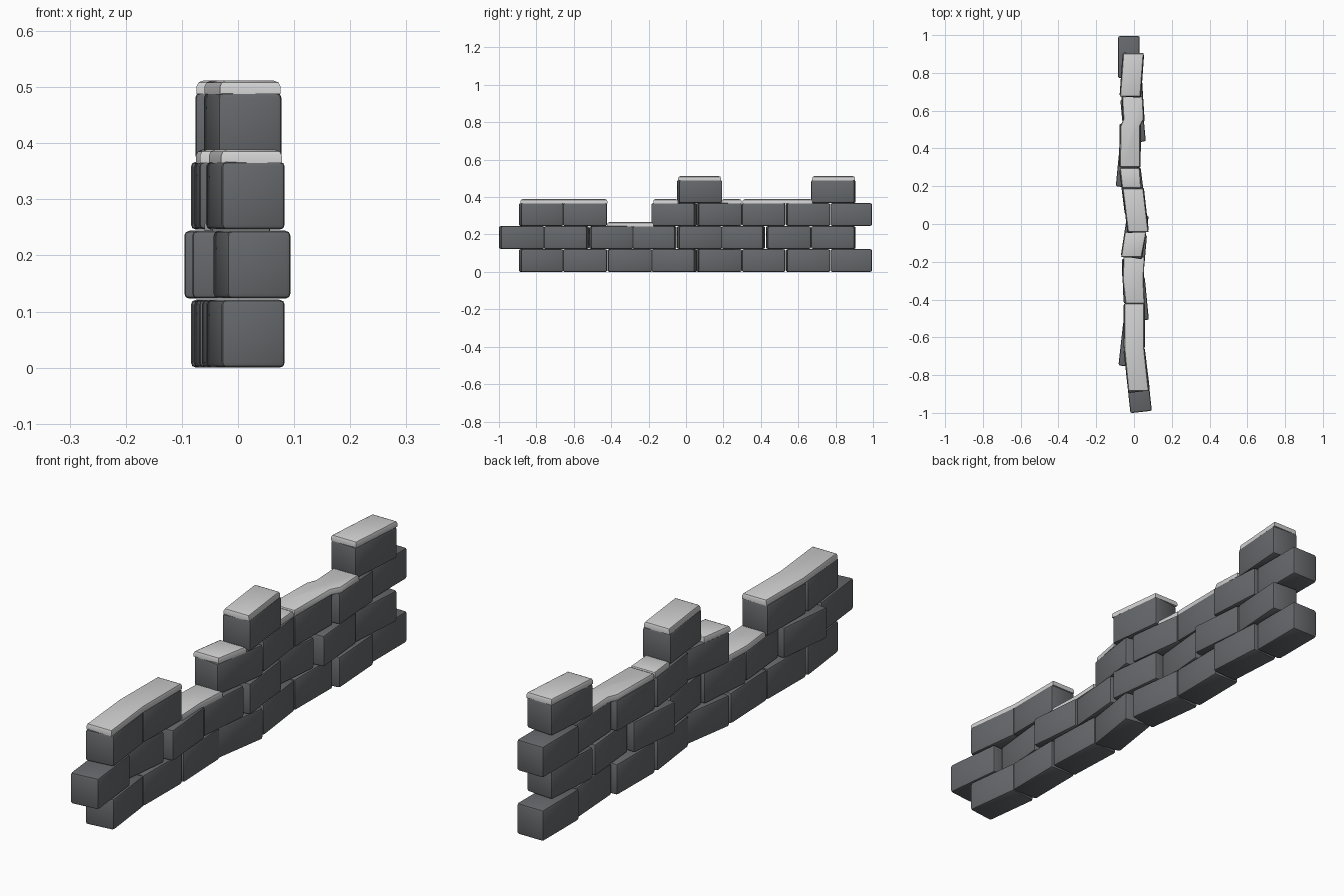
import bpy, bmesh, math
from mathutils import Matrix, Vector

if "Cube" in bpy.data.objects:
    bpy.data.objects.remove(bpy.data.objects["Cube"])


def material(name, rgb):
    m = bpy.data.materials.new(name)
    m.diffuse_color = (*rgb, 1)
    m.use_nodes = True
    m.node_tree.nodes["Principled BSDF"].inputs["Base Color"].default_value = m.diffuse_color
    return m


STONE = material("dark grey stone", (0.132, 0.14, 0.149))
SNOW = material("snow white", (0.64, 0.64, 0.64))
PITCH, HEIGHT, WIDTH = 0.123, 0.121, 0.114


def finish(name, bm, mat):
    bmesh.ops.recalc_face_normals(bm, faces=bm.faces[:])
    me = bpy.data.meshes.new(name)
    bm.to_mesh(me)
    bm.free()
    me.materials.append(mat)
    ob = bpy.data.objects.new(name, me)
    bpy.context.collection.objects.link(ob)
    bpy.context.view_layer.objects.active = ob
    ob.select_set(True)
    bpy.ops.object.shade_smooth_by_angle(angle=math.radians(35))
    ob.select_set(False)


def brick(name, row, y0, y1, x0, x1):
    """Rounded block whose centre line runs from (x0, y0) to (x1, y1)."""
    bm = bmesh.new()
    length = math.hypot(x1 - x0, y1 - y0) - 0.004
    yaw = math.atan2(x0 - x1, y1 - y0)
    bmesh.ops.create_cube(bm, size=1, matrix=Matrix.Diagonal((WIDTH, length, HEIGHT, 1)))
    bmesh.ops.bevel(bm, geom=bm.edges[:], offset=0.009, segments=2, profile=0.5, affect='EDGES')
    mid = Vector(((x0 + x1) / 2, (y0 + y1) / 2, row * PITCH + HEIGHT / 2))
    bmesh.ops.transform(bm, matrix=Matrix.Translation(mid) @ Matrix.Rotation(yaw, 4, 'Z'),
                        verts=bm.verts[:])
    finish(name, bm, STONE)


def snow(name, courses, path):
    """Thin cap over the given number of courses, following (y, left, right) stations."""
    bm = bmesh.new()
    z0 = courses * PITCH - 0.004
    z1 = courses * PITCH + 0.0195
    outline = [(r, y) for y, l, r in path] + [(l, y) for y, l, r in reversed(path)]
    base = bm.faces.new([bm.verts.new((x, y, z0)) for x, y in outline])
    up = bmesh.ops.extrude_face_region(bm, geom=[base])
    top = [v for v in up["geom"] if isinstance(v, bmesh.types.BMVert)]
    bmesh.ops.translate(bm, vec=(0, 0, z1 - z0), verts=top)
    rim = [e for e in bm.edges if all(v in top for v in e.verts)]
    bmesh.ops.bevel(bm, geom=rim, offset=0.011, segments=2, profile=0.5, affect='EDGES')
    finish(name, bm, SNOW)


# Odd courses: (y start, y end, x start, x end)
odd = [(-0.89, -0.66, 0.028, 0.0), (-0.66, -0.42, 0.0, 0.002),
       (-0.42, -0.18, 0.002, -0.008), (-0.18, 0.055, -0.014, 0.022),
       (0.057, 0.295, 0.008, -0.022), (0.297, 0.533, -0.022, -0.02),
       (0.535, 0.77, 0.0, -0.015), (0.77, 0.997, -0.027, -0.027)]
# Even courses
even = [(-0.997, -0.76, 0.038, 0.012), (-0.757, -0.522, -0.026, 0.0),
        (-0.515, -0.285, 0.022, 0.0), (-0.285, -0.052, -0.008, 0.012),
        (-0.045, 0.19, 0.022, -0.005), (0.192, 0.42, -0.04, -0.018),
        (0.43, 0.665, 0.006, -0.016), (0.67, 0.906, -0.02, -0.003)]

# Stone courses: the third has a gap, the fourth only two blocks
layout = [odd, even, [b for i, b in enumerate(odd) if i != 2], [even[4], even[7]]]
for row, course in enumerate(layout):
    for i, b in enumerate(course):
        brick(f"course_{row + 1}_stone_{i + 1}", row, *b)

# Snow caps on exposed tops
snow("snow_gap", 2, [(-0.422, -0.045, 0.056), (-0.29, -0.06, 0.05), (-0.175, -0.055, 0.057)])
snow("snow_front", 3, [(-0.885, -0.03, 0.078), (-0.65, -0.052, 0.053), (-0.42, -0.05, 0.054)])
snow("snow_step", 3, [(-0.175, -0.068, 0.04), (-0.042, -0.048, 0.065)])
snow("snow_middle", 3, [(0.19, -0.063, 0.038), (0.297, -0.075, 0.03)])
snow("snow_back", 3, [(0.302, -0.075, 0.031), (0.52, -0.071, 0.033),
                      (0.555, -0.056, 0.052), (0.675, -0.063, 0.046)])
snow("snow_middle_merlon", 4, [(-0.042, -0.032, 0.076), (0.188, -0.06, 0.049)])
snow("snow_back_merlon", 4, [(0.675, -0.074, 0.034), (0.904, -0.057, 0.051)])
